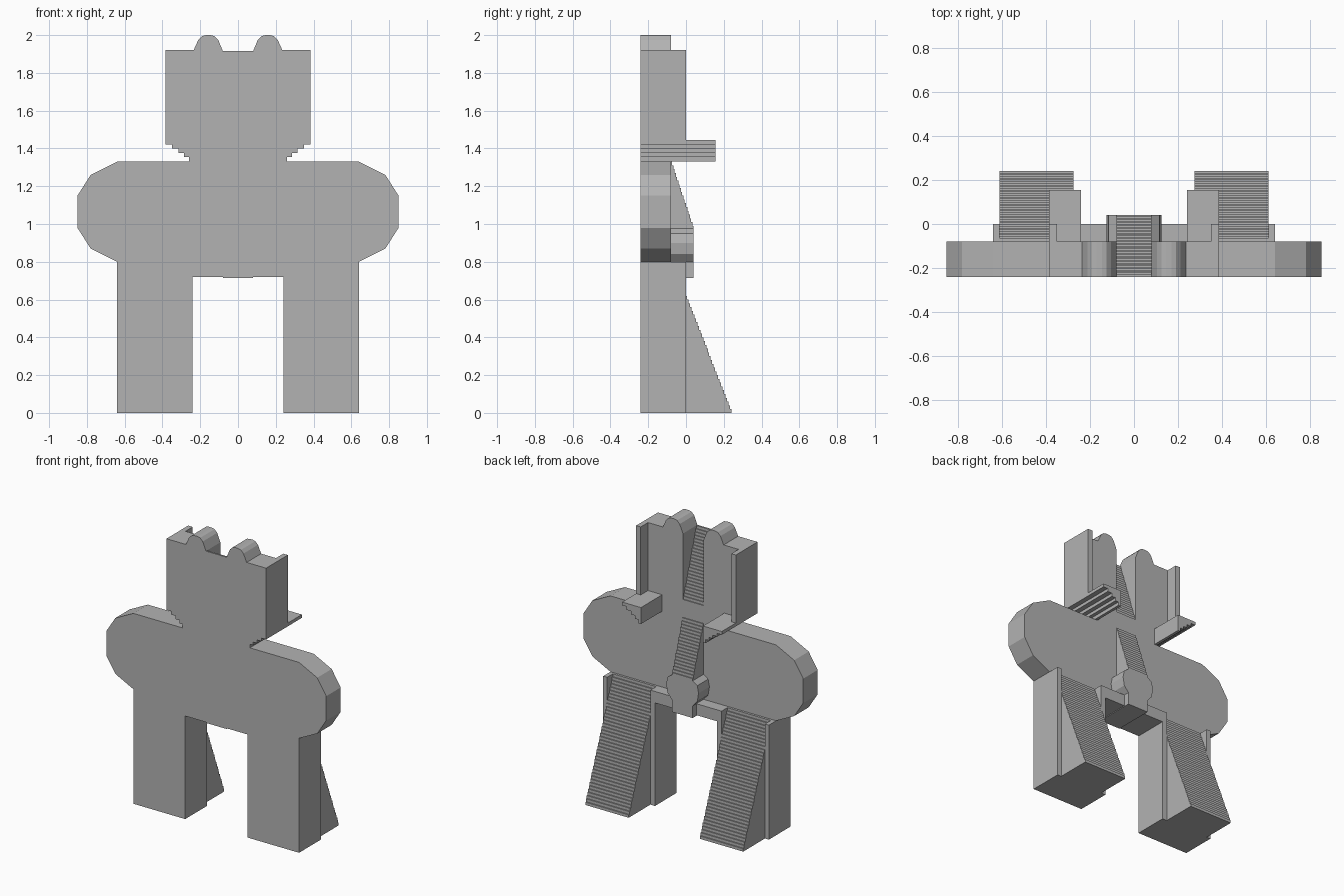
import bpy, bmesh

cube = bpy.data.objects.get("Cube")
if cube:
    bpy.data.objects.remove(cube, do_unlink=True)

grey = bpy.data.materials.new("plain_grey")
grey.use_nodes = True
grey.diffuse_color = (0.45, 0.45, 0.45, 1)
grey.node_tree.nodes["Principled BSDF"].inputs["Base Color"].default_value = (0.45, 0.45, 0.45, 1)

FRONT, PANEL, RIM = -0.24, -0.08, 0.0   # main depth levels


def prism(name, outline, axis, lo, hi, flip=1):
    """Extrude a 2D outline along an axis; flip=-1 mirrors it in x."""
    def place(a, b, c):
        x, y, z = {"x": (c, a, b), "y": (a, c, b), "z": (a, b, c)}[axis]
        return flip * x, y, z
    bm = bmesh.new()
    face = bm.faces.new([bm.verts.new(place(a, b, lo)) for a, b in outline])
    moved = bmesh.ops.extrude_face_region(bm, geom=[face])["geom"]
    for v in moved:
        if isinstance(v, bmesh.types.BMVert):
            i = "xyz".index(axis)
            v.co[i] = hi * (flip if i == 0 else 1)
    bmesh.ops.recalc_face_normals(bm, faces=bm.faces)
    mesh = bpy.data.meshes.new(name)
    bm.to_mesh(mesh)
    bm.free()
    mesh.materials.append(grey)
    obj = bpy.data.objects.new(name, mesh)
    bpy.context.collection.objects.link(obj)
    return obj


def box(name, x0, x1, y0, y1, z0, z1, flip=1):
    return prism(name, [(x0, z0), (x1, z0), (x1, z1), (x0, z1)], "y", y0, y1, flip)


def both_sides(outline):
    """Complete a right-hand outline with its mirror image."""
    return outline + [(-x, z) for x, z in reversed(outline)]


def stairs(back, y_low, y_high, z_low, z_high, count):
    """Side profile of a flight of steps leaning back to y_high at the top."""
    pts = [(back, z_low), (y_low, z_low)]
    dy, dz = (y_high - y_low) / count, (z_high - z_low) / count
    for k in range(count):
        pts.append((y_low + k * dy, z_low + (k + 1) * dz))
        if k < count - 1:
            pts.append((y_low + (k + 1) * dy, z_low + (k + 1) * dz))
    pts.append((back, z_high))
    return pts


# Torso plate with angular shoulders
shoulder = [(0.64, 0.8), (0.78, 0.87), (0.85, 0.98), (0.85, 1.15), (0.78, 1.26), (0.64, 1.33)]
prism("torso", both_sides(shoulder), "y", FRONT, PANEL)

# Hip bridge, round boss, stem and stepped spine on the back
box("hip_bridge", -0.24, 0.24, FRONT, RIM, 0.72, 0.8)
boss = [(0.08, 0.8), (0.115, 0.84), (0.125, 0.9), (0.115, 0.95), (0.08, 0.975)]
prism("back_boss", both_sides(boss), "y", PANEL, 0.04)
box("boss_stem", -0.08, 0.08, FRONT, 0.04, 0.715, 0.8)
prism("spine_steps", stairs(PANEL, 0.04, PANEL, 0.97, 1.33, 18), "x", -0.08, 0.08)

# Centre of the head: a recess whose floor steps forward as it rises
centre = stairs(FRONT, PANEL, FRONT + 0.006, 1.435, 1.915, 24)
centre[0] = (FRONT, 1.33)
centre.insert(1, (PANEL, 1.33))
prism("head_centre", centre, "x", -0.08, 0.08)

# Stepped jaw line, shared by the head and the shelves
jaw = [(0.26, 1.33), (0.26, 1.355), (0.285, 1.355), (0.285, 1.377), (0.315, 1.377),
       (0.315, 1.4), (0.35, 1.4), (0.35, 1.422), (0.385, 1.422)]
ear = [(0.235, 1.92), (0.21, 1.975), (0.19, 1.995), (0.17, 2.0), (0.145, 2.0),
       (0.125, 1.995), (0.105, 1.975), (0.08, 1.915)]

for side, flip in (("left", 1), ("right", -1)):
    # Half of the head with its ear, side rim and shelf
    prism(side + "_head_half", [(0.08, 1.33)] + jaw + [(0.385, 1.92)] + ear,
          "y", FRONT, PANEL, flip)
    box(side + "_head_rim", 0.35, 0.385, PANEL, RIM, 1.422, 1.92, flip)
    prism(side + "_shelf", [(0.24, 1.33)] + jaw + [(0.385, 1.445), (0.24, 1.445)],
          "y", PANEL, 0.155, flip)

    # Channel-shaped leg with a stepped brace behind it
    channel = [(0.24, FRONT), (0.64, FRONT), (0.64, RIM), (0.61, RIM), (0.61, PANEL),
               (0.275, PANEL), (0.275, RIM), (0.24, RIM)]
    prism(side + "_leg", channel, "z", 0, 0.8, flip)
    prism(side + "_leg_brace", stairs(PANEL, 0.24, PANEL + 0.008, 0, 0.8, 40),
          "x", 0.275, 0.61, flip)
